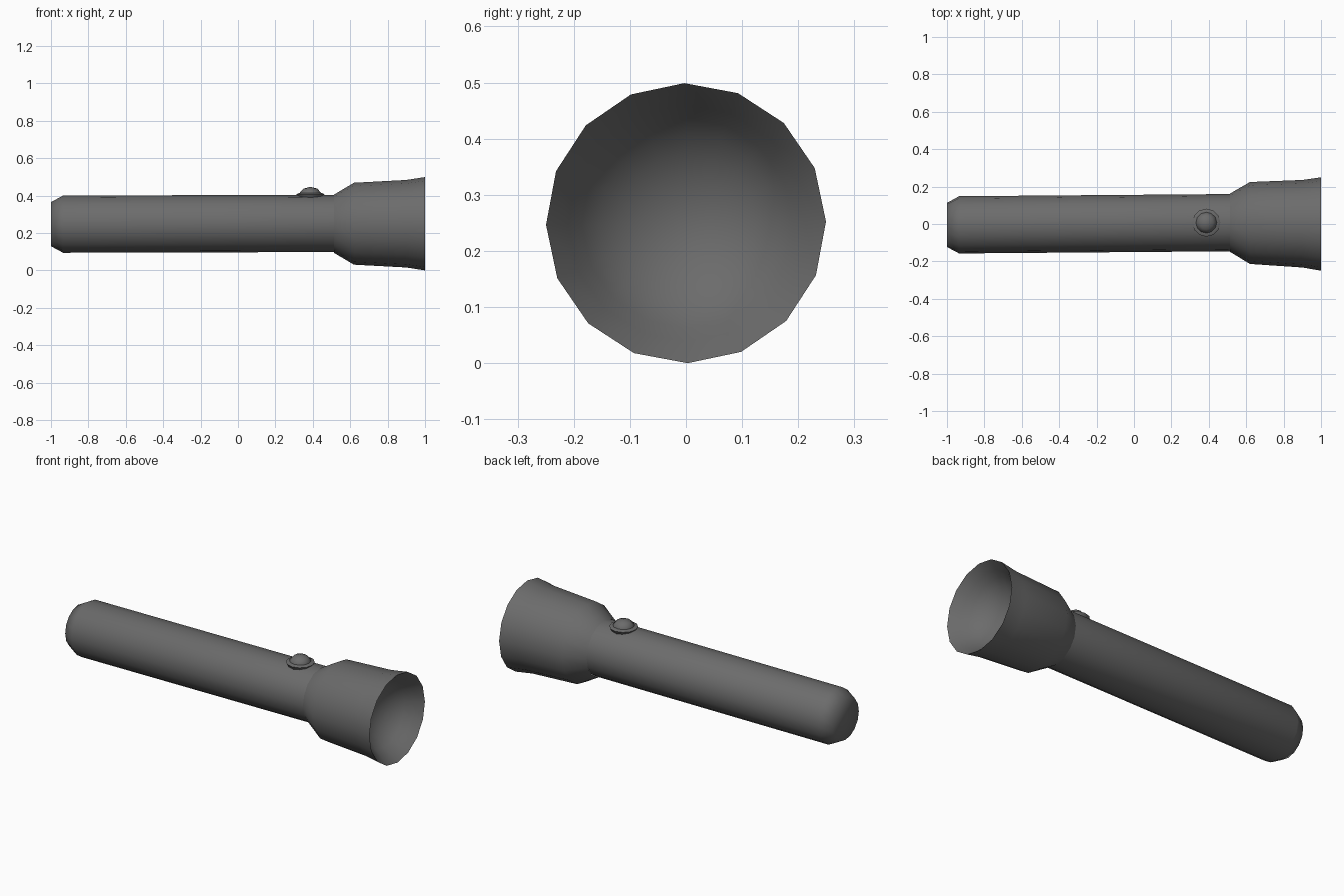
import bpy, bmesh, math
from mathutils import Vector

if "Cube" in bpy.data.objects:
    bpy.data.objects.remove(bpy.data.objects["Cube"])

dark = bpy.data.materials.new("dark_rubber")
dark.diffuse_color = (0.148, 0.148, 0.148, 1)
dark.use_nodes = True
dark.node_tree.nodes["Principled BSDF"].inputs["Base Color"].default_value = dark.diffuse_color


def lathe(name, profile, sides, place, smooth=70):
    """Revolve (distance along axis, radius) points; radius 0 closes with a tip."""
    bm = bmesh.new()
    rings = []
    for d, r in profile:
        if r == 0:
            rings.append([bm.verts.new(place(d, 0, 0))])
            continue
        angles = [2 * math.pi * i / sides + 0.012 for i in range(sides)]
        rings.append([bm.verts.new(place(d, r * math.cos(a), r * math.sin(a))) for a in angles])
    for a, b in zip(rings, rings[1:]):
        for i in range(sides):
            j = (i + 1) % sides
            quad = [a[i % len(a)], a[j % len(a)], b[j % len(b)], b[i % len(b)]]
            bm.faces.new(list(dict.fromkeys(quad)))
    bmesh.ops.recalc_face_normals(bm, faces=bm.faces)
    mesh = bpy.data.meshes.new(name)
    bm.to_mesh(mesh)
    bm.free()
    mesh.materials.append(dark)
    obj = bpy.data.objects.new(name, mesh)
    bpy.context.collection.objects.link(obj)
    bpy.ops.object.select_all(action='DESELECT')
    obj.select_set(True)
    bpy.context.view_layer.objects.active = obj
    bpy.ops.object.shade_smooth_by_angle(angle=math.radians(smooth))
    return obj


# The barrel axis leans very slightly relative to the head
def body_axis(x, y, z):
    t = (x + 1) / 1.5
    return Vector((x, y - 0.005 + 0.012 * t, z + 0.247 + 0.004 * t))


def head_axis(x, y, z):
    t = max(0, (1 - x) / 0.49)
    return Vector((x, y + 0.007 * t, z + 0.2495))


def button_axis(z, x, y):
    return Vector((0.387 + x, 0.007 + y, z))


# Handle tube with chamfered tail
lathe("handle", [(-1, 0), (-1, 0.118), (-0.935, 0.153), (0.515, 0.153)], 16, body_axis)

# Flared head and hollow reflector: a shallow spherical dish behind an inner bevel
dish_angle, dish_r, dish_x = math.radians(62), 0.211, 0.95
radius = dish_r / math.sin(dish_angle)
dish = []
for i in range(6):
    a = dish_angle * (1 - i / 6)
    dish.append((dish_x - radius * (math.cos(a) - math.cos(dish_angle)), radius * math.sin(a)))
dish.append((dish_x - radius * (1 - math.cos(dish_angle)), 0))
lathe("head", [(0.512, 0.155), (0.62, 0.219), (0.9, 0.234), (1.0, 0.2495)] + dish, 16, head_axis)

# Domed push button in its collar
lathe("switch_collar", [(0.37, 0.052), (0.386, 0.063), (0.407, 0.075), (0.415, 0.06), (0.412, 0.05)],
      12, button_axis, 60)
lathe("switch_button", [(0.4, 0.056), (0.416, 0.056), (0.437, 0.037), (0.447, 0.0)],
      12, button_axis, 60)
